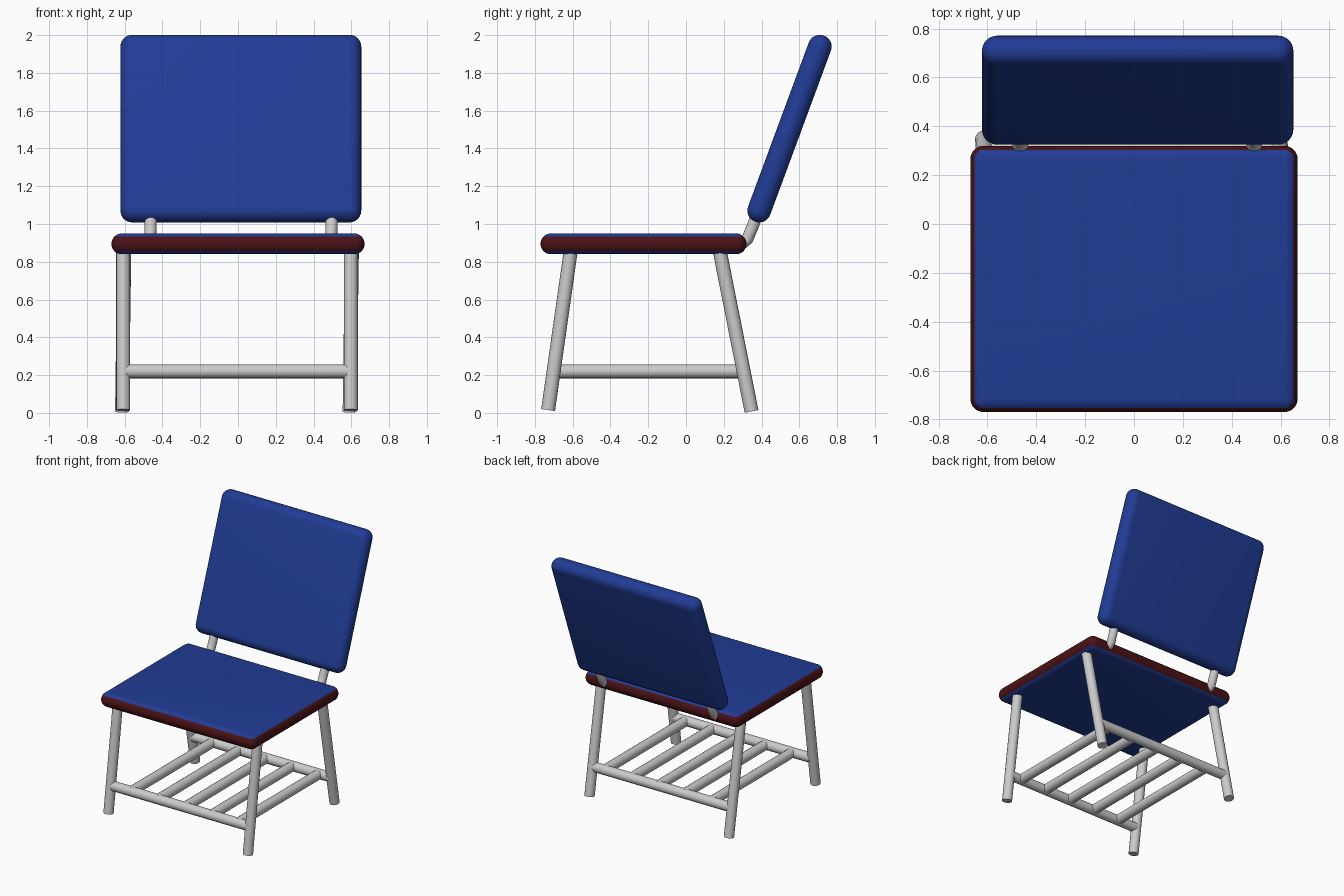
import bpy, bmesh, math
from mathutils import Vector

if "Cube" in bpy.data.objects:
    bpy.data.objects.remove(bpy.data.objects["Cube"])


def material(name, color):
    m = bpy.data.materials.new(name)
    m.diffuse_color = color
    m.use_nodes = True
    m.node_tree.nodes["Principled BSDF"].inputs["Base Color"].default_value = m.diffuse_color
    return m


blue = material("blue_fabric", (0.015, 0.045, 0.30, 1))
red = material("dark_red_trim", (0.07, 0.006, 0.008, 1))


def cushion(name, size, loc, tilt=0.0, trim=False):
    """Rounded slab; trim colours the band of the rim facing sideways."""
    bm = bmesh.new()
    bmesh.ops.create_cube(bm, size=1)
    bmesh.ops.scale(bm, vec=size, verts=bm.verts)
    bmesh.ops.bevel(bm, geom=bm.edges[:], offset=min(size) * 0.495, segments=8,
                    profile=0.5, affect='EDGES')
    bm.normal_update()
    for f in bm.faces:
        f.smooth = True
        if trim and abs(f.normal.z) < 0.71:
            f.material_index = 1
    me = bpy.data.meshes.new(name)
    bm.to_mesh(me)
    bm.free()
    me.materials.append(blue)
    me.materials.append(red)
    ob = bpy.data.objects.new(name, me)
    ob.location = loc
    ob.rotation_euler.x = tilt
    bpy.context.collection.objects.link(ob)
    return ob


def tube(name, points, radius):
    """Straight or bent capped round tube."""
    cu = bpy.data.curves.new(name, 'CURVE')
    cu.dimensions = '3D'
    cu.bevel_depth = radius
    cu.bevel_resolution = 6
    cu.use_fill_caps = True
    sp = cu.splines.new('POLY')
    sp.points.add(len(points) - 1)
    for p, co in zip(sp.points, points):
        p.co = (*co, 1)
    sp.use_smooth = True
    ob = bpy.data.objects.new(name, cu)
    bpy.context.collection.objects.link(ob)
    bpy.ops.object.select_all(action='DESELECT')
    ob.select_set(True)
    bpy.context.view_layer.objects.active = ob
    bpy.ops.object.convert(target='MESH')
    bpy.ops.object.shade_smooth_by_angle(angle=math.radians(40))


# Cushions
cushion("seat", (1.34, 1.09, 0.11), (0, -0.225, 0.895), trim=True)
cushion("backrest", (1.275, 0.125, 1.05), (0.015, 0.548, 1.505), math.radians(-20.3))

# Splayed legs
R = 0.037
for side, x in (("left", -0.608), ("right", 0.597)):
    tube(f"front_leg_{side}", [(x, -0.73, 0.015), (x, -0.61, 0.86)], R)
    tube(f"back_leg_{side}", [(x - 0.006, 0.347, 0.008), (x + 0.006, 0.178, 0.86)], R)

# Lower rack: cross bars and slats
tube("front_cross_bar", [(-0.6, -0.70, 0.22), (0.59, -0.70, 0.22)], R)
tube("back_cross_bar", [(-0.6, 0.303, 0.22), (0.59, 0.303, 0.22)], R)
for i in range(5):
    x = -0.43 + i * 0.23
    tube(f"rack_slat_{i + 1}", [(x, -0.71, 0.22), (x, 0.31, 0.22)], R)

# Bent brackets joining seat and backrest
for side, x in (("left", -0.463), ("right", 0.495)):
    tube(f"back_bracket_{side}",
         [(x - 0.004, 0.25, 0.885), (x - 0.004, 0.295, 0.895), (x - 0.002, 0.325, 0.92),
          (x, 0.352, 0.985), (x + 0.004, 0.395, 1.10)], 0.032)
